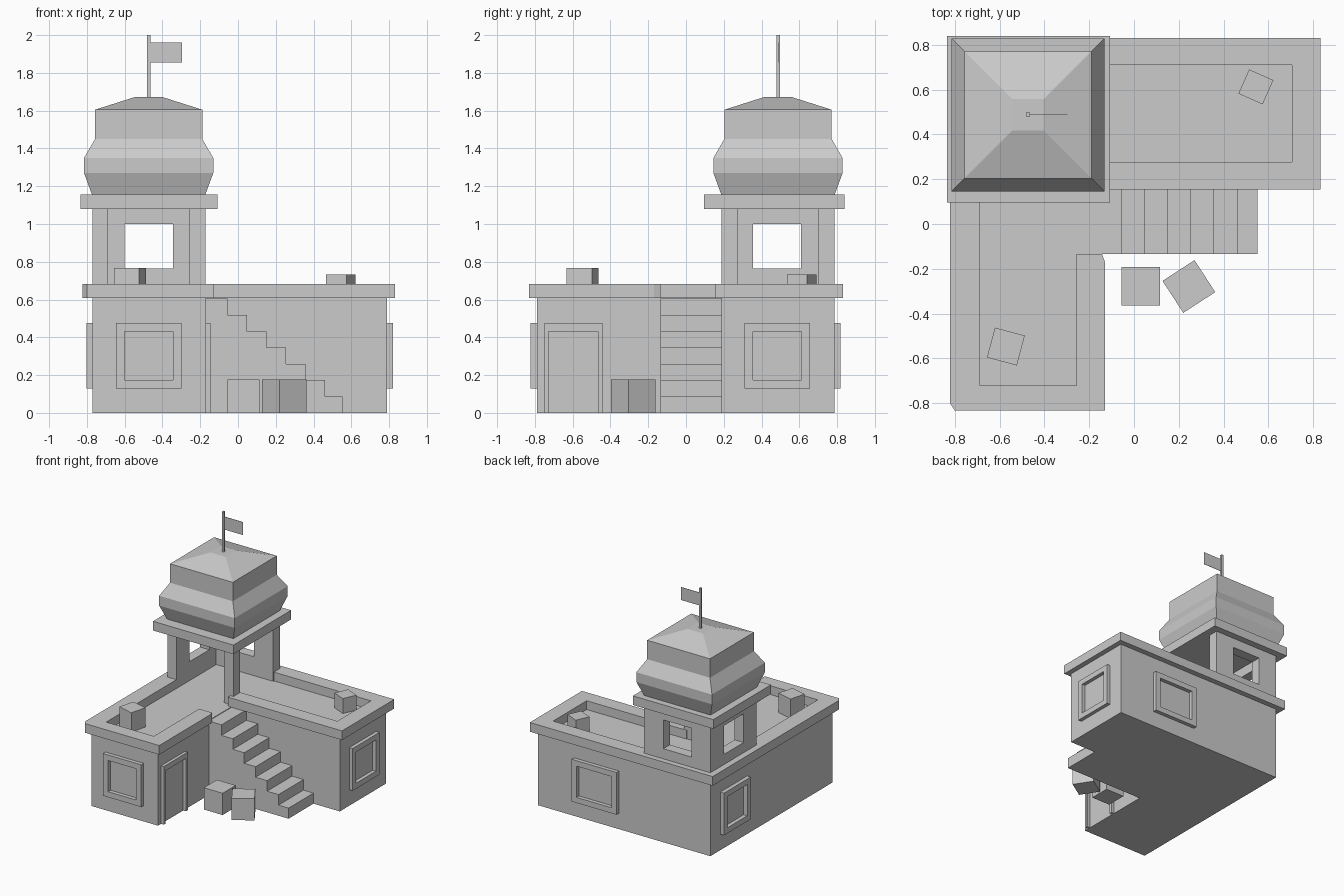
import bpy, bmesh, math

if "Cube" in bpy.data.objects:
    bpy.data.objects.remove(bpy.data.objects["Cube"])


def finish(name, bm):
    bmesh.ops.recalc_face_normals(bm, faces=bm.faces)
    me = bpy.data.meshes.new(name)
    bm.to_mesh(me)
    bm.free()
    ob = bpy.data.objects.new(name, me)
    bpy.context.collection.objects.link(ob)
    return ob


def place(axis, u, v, d):
    """Map a 2D point plus depth along an axis to 3D."""
    return {'x': (d, u, v), 'y': (u, d, v), 'z': (u, v, d)}[axis]


def prism(name, pts, axis, d0, d1):
    bm = bmesh.new()
    face = bm.faces.new([bm.verts.new(place(axis, u, v, d0)) for u, v in pts])
    ext = bmesh.ops.extrude_face_region(bm, geom=[face], use_keep_orig=True)
    moved = [g for g in ext['geom'] if isinstance(g, bmesh.types.BMVert)]
    bmesh.ops.translate(bm, verts=moved, vec=place(axis, 0, 0, d1 - d0))
    return finish(name, bm)


def box(name, x0, x1, y0, y1, z0, z1):
    return prism(name, [(x0, y0), (x1, y0), (x1, y1), (x0, y1)], 'z', z0, z1)


def ring(name, axis, d0, d1, outer, inner):
    """Rectangular frame; outer and inner are (u0, u1, v0, v1)."""
    bm = bmesh.new()
    loops = []
    for (a, b, c, e), d in ((outer, d0), (outer, d1), (inner, d1), (inner, d0)):
        loops.append([bm.verts.new(place(axis, u, v, d))
                      for u, v in ((a, c), (b, c), (b, e), (a, e))])
    for k in range(4):
        p, q = loops[k], loops[(k + 1) % 4]
        for i in range(4):
            j = (i + 1) % 4
            bm.faces.new((p[i], p[j], q[j], q[i]))
    return finish(name, bm)


def window(name, axis, d0, d1, centre, half):
    w = 0.045
    ring(name, axis, d0, d1, (centre - half, centre + half, 0.13, 0.475),
         (centre - half + w, centre + half - w, 0.13 + w, 0.475 - w))


def crate(name, x, y, z, size, height, angle):
    h = size / 2
    ob = box(name, -h, h, -h, h, 0, height)
    ob.location = (x, y, z)
    ob.rotation_euler.z = math.radians(angle)


FLOOR = 0.61

# L-shaped building body
prism("building_walls", [(-.77, -.79), (-.17, -.79), (-.17, .187), (.79, .187),
                         (.79, .785), (-.77, .785)], 'z', 0, FLOOR)

# Parapet around the roof, open at the stair landing
prism("parapet", [(-.257, -.135), (-.142, -.135), (-.13, -.17), (-.13, -.832),
                  (-.80, -.832), (-.822, -.80), (-.822, .83), (.832, .83),
                  (.832, .155), (-.2, .155), (-.2, .276), (.705, .276),
                  (.705, .71), (-.688, .71), (-.688, -.72), (-.257, -.72)],
      'z', FLOOR - .003, .682)

# Stairs with landing
xs = [-.055, .048, .151, .254, .358, .461, .552]
steps = [(-.17, 0), (-.17, .605)]
for i, x in enumerate(xs):
    top = .605 * (7 - i) / 7
    steps += [(x, top), (x, .605 * (6 - i) / 6.0 * 6 / 7)]
prism("stairs", steps, 'y', -.135, .187)

# Window frames
window("front_window", 'y', -.822, -.79, -.473, .173)
window("right_window", 'x', .79, .82, .483, .173)
window("left_window", 'x', -.803, -.77, .483, .173)
window("back_window", 'y', .785, .817, .26, .203)

# Door frame
prism("door_frame", [(-.75, 0), (-.75, .475), (-.442, .475), (-.442, 0),
                     (-.465, 0), (-.465, .432), (-.728, .432), (-.728, 0)],
      'x', -.17, -.145)

# Tower: two walls with openings and three free posts
ring("tower_back_wall", 'y', .70, .785, (-.77, -.172, FLOOR, 1.08),
     (-.60, -.345, .765, 1.0))
ring("tower_left_wall", 'x', -.77, -.687, (.187, .785, FLOOR, 1.08),
     (.355, .61, .765, 1.0))
box("tower_front_post", -.257, -.172, .187, .272, FLOOR, 1.08)
box("tower_slab", -.835, -.108, .095, .84, 1.08, 1.155)

# Square domed roof from stacked profile levels
profile = [(.30, 1.155), (.342, 1.27), (.342, 1.35), (.284, 1.45),
           (.284, 1.605), (.07, 1.673)]
bm = bmesh.new()
levels = [[bm.verts.new((-.473 + sx * r, .487 + sy * r, z))
           for sx, sy in ((-1, -1), (1, -1), (1, 1), (-1, 1))] for r, z in profile]
for p, q in zip(levels, levels[1:]):
    for i in range(4):
        j = (i + 1) % 4
        bm.faces.new((p[i], p[j], q[j], q[i]))
bm.faces.new(levels[0])
bm.faces.new(levels[-1])
finish("tower_roof", bm)

# Flag pole and flag
box("flag_pole", -.482, -.464, .479, .497, 1.66, 2.0)
box("flag", -.465, -.296, .486, .489, 1.855, 1.96)

# Crates on the roof and on the ground
crate("roof_crate_left", -.572, -.547, FLOOR, .138, .158, -15)
crate("roof_crate_right", .544, .612, FLOOR, .118, .122, -24)
crate("ground_crate_straight", .03, -.278, 0, .17, .178, 0)
crate("ground_crate_turned", .245, -.279, 0, .17, .178, 33)
